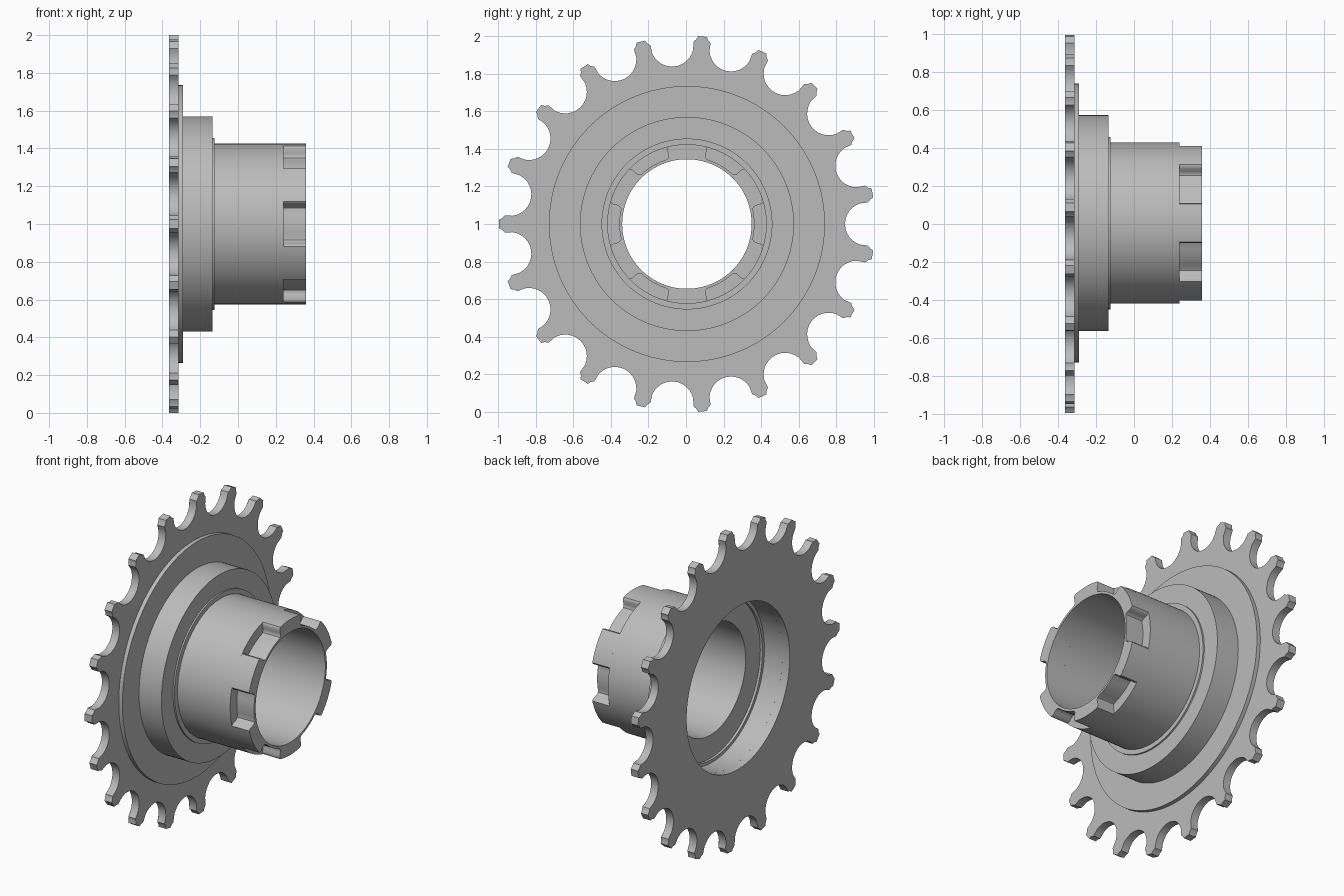
import bpy
import bmesh
from math import sin, cos, pi, atan2, radians

cube = bpy.data.objects.get("Cube")
if cube:
    bpy.data.objects.remove(cube, do_unlink=True)

CENTRE_Y, CENTRE_Z = 0.005, 1.0

steel = bpy.data.materials.new("plain_grey_steel")
steel.use_nodes = True
steel.diffuse_color = (0.5, 0.5, 0.5, 1)
steel.node_tree.nodes["Principled BSDF"].inputs["Base Color"].default_value = (0.5, 0.5, 0.5, 1)


def ring_part(name, loops):
    """Join closed loops of (x, radius, angle) into one ring-shaped solid around the x axis."""
    bm = bmesh.new()
    rings = [[bm.verts.new((x, CENTRE_Y + r * cos(a), CENTRE_Z + r * sin(a)))
              for x, r, a in loop] for loop in loops]
    n = len(rings[0])
    for i, ring in enumerate(rings):
        following = rings[(i + 1) % len(rings)]
        for j in range(n):
            k = (j + 1) % n
            bm.faces.new((ring[j], ring[k], following[k], following[j]))
    bmesh.ops.recalc_face_normals(bm, faces=bm.faces)
    mesh = bpy.data.meshes.new(name)
    bm.to_mesh(mesh)
    bm.free()
    mesh.materials.append(steel)
    obj = bpy.data.objects.new(name, mesh)
    bpy.context.collection.objects.link(obj)
    bpy.ops.object.select_all(action='DESELECT')
    obj.select_set(True)
    bpy.context.view_layer.objects.active = obj
    bpy.ops.object.shade_smooth_by_angle(angle=radians(28))
    return obj


def lathe(name, profile, segments=120):
    return ring_part(name, [[(x, r, 2 * pi * j / segments) for j in range(segments)]
                            for x, r in profile])


def plate(name, outline, bore, x0, x1):
    """Extrude a polar outline (radius, angle) with a round bore."""
    outer = lambda x: [(x, r, a) for r, a in outline]
    inner = lambda x: [(x, bore, a) for r, a in outline]
    return ring_part(name, [outer(x0), outer(x1), inner(x1), inner(x0)])


def polar(along, across):
    return (along ** 2 + across ** 2) ** 0.5, atan2(across, along)


def repeat(pattern, count, start=0.0):
    return [(r, a + start + 2 * pi * k / count) for k in range(count) for r, a in pattern]


# Toothed plate: one tooth tip followed by one round valley
TEETH = 19
half_pitch = pi / TEETH
tip = [polar(0.985, 0.031), polar(1.002, 0.023)]
tooth = [(r, -a) for r, a in tip] + tip[::-1]
valley = []
for i in range(17):
    t = radians(-94 + 188 * i / 16)
    r, a = polar(0.957 - 0.115 * cos(t), 0.115 * sin(t))
    valley.append((r, a + half_pitch))
plate("toothed_plate", repeat(tooth + valley, TEETH, pi), 0.51, -0.365, -0.315)

# Stepped hub with flange, collar, sleeve and a recess at the back
lathe("stepped_hub", [
    (-0.315, 0.735), (-0.29, 0.735), (-0.29, 0.57), (-0.135, 0.57),
    (-0.135, 0.455), (-0.125, 0.455), (-0.125, 0.425), (0.24, 0.425),
    (0.24, 0.345), (-0.175, 0.345), (-0.175, 0.49), (-0.19, 0.49),
    (-0.19, 0.51), (-0.315, 0.51)])

# Notched sleeve end: rounded notch followed by a full-radius land
NOTCHES = 6
wall = [(0.425, 16.4), (0.418, 15.6), (0.408, 15.0), (0.385, 15.0),
        (0.372, 14.6), (0.363, 13.6), (0.36, 12.0)]
floor = [(0.36, d) for d in (-8, -4, 0, 4, 8)]
land = [(0.425, 16.4 + 27.2 * i / 10) for i in range(1, 10)]
notch = [(r, -d) for r, d in wall] + floor + wall[::-1] + land
# Keep the angles strictly increasing along the steep walls
notch = [(r, radians(d) + 1e-5 * i) for i, (r, d) in enumerate(notch)]
plate("notched_sleeve_end", repeat(notch, NOTCHES), 0.345, 0.24, 0.36)
